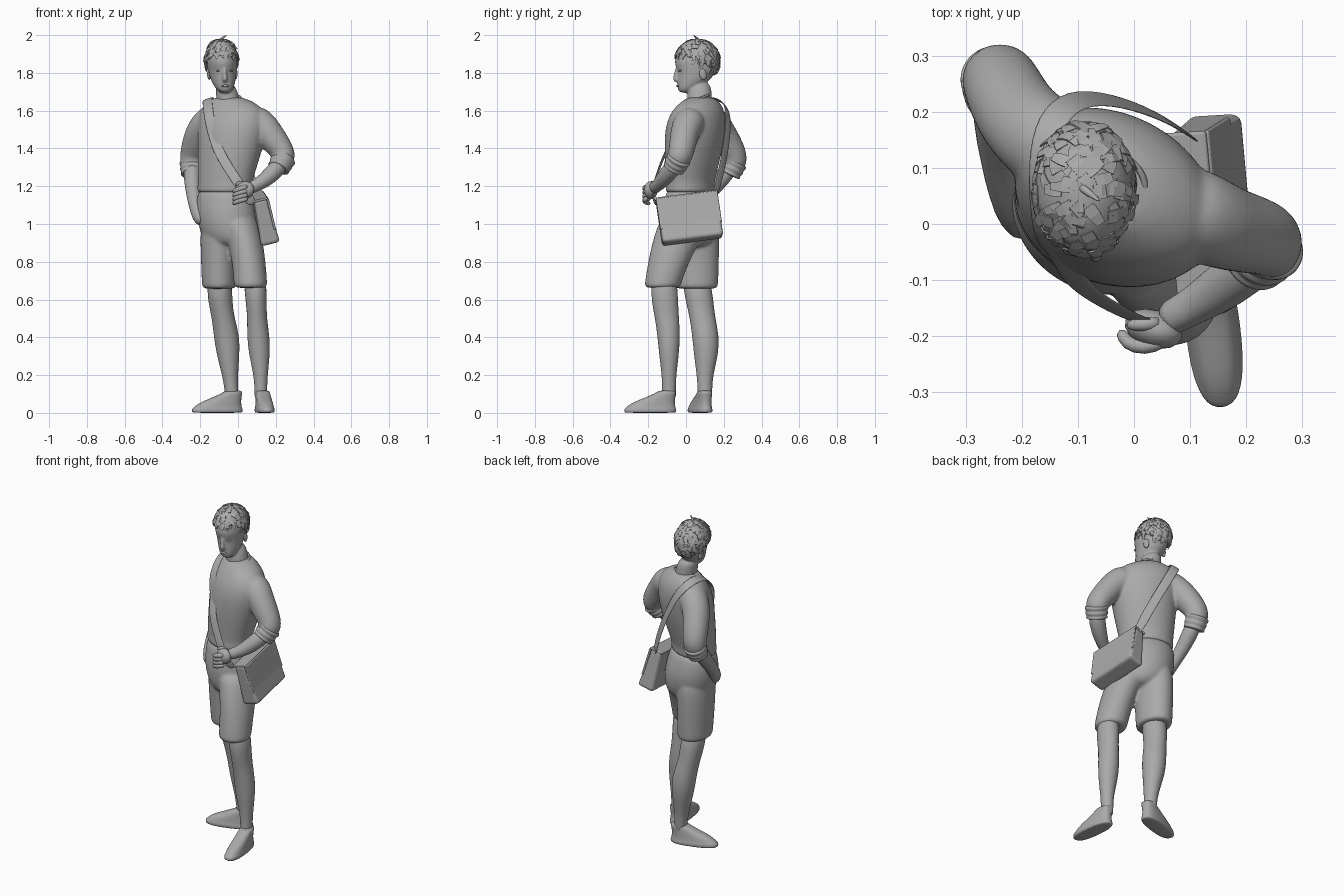
import bpy, bmesh, math, random
from mathutils import Vector, Matrix, Euler

random.seed(4)
if "Cube" in bpy.data.objects:
    bpy.data.objects.remove(bpy.data.objects["Cube"])

GREY = (0.4, 0.4, 0.4, 1)
clay = bpy.data.materials.new("clay grey")
clay.use_nodes = True
clay.diffuse_color = GREY
clay.node_tree.nodes["Principled BSDF"].inputs["Base Color"].default_value = GREY
SIDES = 20
TURN = math.radians(-30)  # the body is turned towards its right


def finish(name, bm, smooth=True):
    bmesh.ops.recalc_face_normals(bm, faces=bm.faces)
    mesh = bpy.data.meshes.new(name)
    bm.to_mesh(mesh)
    bm.free()
    mesh.materials.append(clay)
    for p in mesh.polygons:
        p.use_smooth = smooth
    obj = bpy.data.objects.new(name, mesh)
    bpy.context.scene.collection.objects.link(obj)
    return obj


def ring(centre, u, v, power=1):
    """Ellipse, or a boxier outline when power is below one."""
    def bend(c):
        return math.copysign(abs(c) ** power, c)
    steps = [2 * math.pi * i / SIDES for i in range(SIDES)]
    return [centre + u * bend(math.cos(t)) + v * bend(math.sin(t)) for t in steps]


def levels(rows, angle=0):
    """Horizontal ellipses: x, y, z, half width, half depth."""
    spin = Matrix.Rotation(angle, 3, "Z")
    return [ring(Vector(r[:3]), spin @ Vector((r[3], 0, 0)), spin @ Vector((0, r[4], 0))) for r in rows]


def tube(rows):
    """Circles across a path: x, y, z, radius."""
    pts = [Vector(r[:3]) for r in rows]
    out = []
    for i, r in enumerate(rows):
        t = (pts[min(i + 1, len(pts) - 1)] - pts[max(i - 1, 0)]).normalized()
        u = t.cross(Vector((0.3, 1, 0.2))).normalized()
        out.append(ring(pts[i], u * r[3], t.cross(u) * r[3]))
    return out


def loft(name, *parts, voxel=0):
    bm = bmesh.new()
    for rings in parts:
        vs = [[bm.verts.new(p) for p in r] for r in rings]
        for a, b in zip(vs, vs[1:]):
            for i in range(SIDES):
                j = (i + 1) % SIDES
                bm.faces.new((a[i], a[j], b[j], b[i]))
        bm.faces.new(vs[0])
        bm.faces.new(vs[-1])
    obj = finish(name, bm)
    sub = obj.modifiers.new("rounding", "SUBSURF")
    sub.levels = sub.render_levels = 2 if voxel else 1
    if voxel:
        rm = obj.modifiers.new("union", "REMESH")
        rm.mode, rm.voxel_size, rm.use_smooth_shade = "VOXEL", voxel, True
        sm = obj.modifiers.new("soften", "SMOOTH")
        sm.factor, sm.iterations = 0.5, 4
    return obj


def blob(name, loc, scale, rot=(0, 0, 0)):
    bm = bmesh.new()
    bmesh.ops.create_uvsphere(bm, u_segments=16, v_segments=10, radius=1)
    obj = finish(name, bm)
    obj.location, obj.scale, obj.rotation_euler = loc, scale, rot


# Head with brow ridge, neck and nose
skull = levels([(-.068, .0, 1.693, .026, .037), (-.072, .013, 1.72, .05, .06), (-.078, .04, 1.76, .066, .087),
                (-.083, .06, 1.812, .077, .107), (-.085, .056, 1.845, .081, .117), (-.087, .056, 1.87, .082, .116),
                (-.089, .06, 1.91, .078, .108), (-.09, .06, 1.95, .058, .082), (-.09, .06, 1.97, .025, .04)], .1)
neck = levels([(-.045, .075, 1.58, .07, .07), (-.05, .07, 1.66, .061, .066), (-.075, .075, 1.76, .055, .062)])
nose = levels([(-.07, -.044, 1.835, .008, .012), (-.07, -.052, 1.785, .011, .014),
               (-.069, -.052, 1.765, .015, .02), (-.07, -.045, 1.75, .012, .014)])
loft("head", skull, neck, nose, voxel=.006)
for side, label in ((-1, "right"), (1, "left")):
    blob(label + "_ear", (-.083 + side * .07, .082 + side * .008, 1.793), (.01, .019, .03), (.2, 0, side * .2))
    blob(label + "_eye", (-.071 + side * .03, -.034 + side * .003, 1.812), (.014, .009, .006))
blob("lips", (-.067, -.041, 1.731), (.021, .011, .007))

# Hair cap and loose tufts
SCALP, DOME = Vector((-.088, .06, 1.865)), Vector((.089, .121, .115))


def has_hair(d):
    return d.z > -.08 - .45 * d.y


bm = bmesh.new()
bmesh.ops.create_uvsphere(bm, u_segments=32, v_segments=20, radius=1)
bmesh.ops.delete(bm, geom=[v for v in bm.verts if not has_hair(v.co)], context="VERTS")
for v in bm.verts:
    v.co = SCALP + v.co * DOME
finish("hair_cap", bm).modifiers.new("thickness", "SOLIDIFY").thickness = .006
bm = bmesh.new()
count = 0
while count < 170:
    d = Vector([random.gauss(0, 1) for _ in range(3)]).normalized()
    if not has_hair(d):
        continue
    count += 1
    down = (d * d.z - Vector((0, 0, 1))).normalized()
    flow = Matrix.Rotation(random.uniform(-.9, .9), 3, d) @ down
    across = d.cross(flow) * random.uniform(.008, .013)
    root, size = SCALP + d * DOME, random.uniform(.03, .045)
    rows = []
    for t, lift, wide in ((0, .001, 1), (.5, .005, 1), (1, random.uniform(0, .012), .7)):
        p = root + flow * size * t + d * (lift - .012 * t * t)
        rows.append([bm.verts.new(p + across * wide), bm.verts.new(p - across * wide)])
    for a, b in zip(rows, rows[1:]):
        bm.faces.new((a[0], a[1], b[1], b[0]))
finish("hair_tufts", bm, False).modifiers.new("thickness", "SOLIDIFY").thickness = .003
loft("cowlick", tube([(-.1, .07, 1.97, .008), (-.08, .055, 1.985, .007), (-.06, .04, 2, .002)]))

# Shirt: torso and upper sleeves
torso = levels([(-.07, .02, 1.16, .15, .117), (-.07, .021, 1.18, .158, .124), (-.069, .022, 1.205, .152, .119),
                (-.066, .025, 1.25, .158, .125), (-.04, .04, 1.4, .182, .148), (-.03, .05, 1.52, .2, .148),
                (-.03, .065, 1.6, .19, .124), (-.04, .075, 1.645, .14, .09), (-.05, .078, 1.675, .07, .064)], TURN)
left_sleeve = [(.06, .035, 1.56, .085), (.125, .01, 1.53, .083), (.165, -.008, 1.48, .076), (.215, -.02, 1.41, .071),
               (.248, -.03, 1.36, .067), (.22, -.06, 1.305, .06)]
right_sleeve = [(-.11, .115, 1.56, .085), (-.165, .15, 1.54, .083), (-.207, .19, 1.48, .077), (-.232, .24, 1.4, .072),
                (-.243, .267, 1.34, .067), (-.243, .235, 1.275, .06)]
loft("shirt", torso, tube(left_sleeve), tube(right_sleeve), voxel=.009)


# Rolled cuffs, as bands along the last stretch of each sleeve
def cuff(name, path):
    a, b = Vector(path[-2][:3]), Vector(path[-1][:3])
    rows = []
    for i in range(9):
        p = a.lerp(b, i / 7 + .1)
        rows.append((*p, (.069 if i % 3 else .062) - i * .001))
    loft(name, tube(rows))


cuff("left_cuff", left_sleeve)
cuff("right_cuff", right_sleeve)
bpy.ops.mesh.primitive_torus_add(major_radius=.069, minor_radius=.006, major_segments=32, minor_segments=8,
                                 location=(-.049, .063, 1.658), rotation=(.38, -.05, 0))
collar = bpy.context.object
collar.name = "collar"
collar.data.materials.append(clay)
bpy.ops.object.shade_smooth()

# Forearms and hands
loft("left_forearm", tube([(.245, -.04, 1.34, .045), (.195, -.085, 1.28, .047), (.14, -.125, 1.23, .041),
                           (.09, -.155, 1.2, .031), (.05, -.175, 1.185, .034)]))
blob("left_hand", (.035, -.187, 1.178), (.054, .034, .046), (0, -.4, -.3))
for i in range(4):
    z = 1.198 - .021 * i
    loft(f"left_finger_{i + 1}", tube([(.055, -.208, z, .014), (.018, -.222, z - .008, .014),
                                       (-.014, -.214, z - .02, .013), (-.026, -.188, z - .028, .01)]))
loft("left_thumb", tube([(.05, -.175, 1.21, .014), (.012, -.18, 1.222, .012), (-.014, -.18, 1.205, .009)]))
loft("right_forearm", tube([(-.243, .255, 1.33, .046), (-.243, .19, 1.24, .046), (-.236, .11, 1.15, .037),
                            (-.225, .06, 1.1, .036), (-.203, .015, 1.04, .042), (-.185, -.01, 1, .03)]))

# Shorts: hips and two legs
hips = levels([(-.03, .01, .87, .1, .1), (-.045, .02, .94, .16, .145), (-.06, .026, 1.05, .167, .152),
               (-.067, .025, 1.13, .16, .132), (-.07, .02, 1.2, .148, .115)], TURN)
left_short = levels([(.067, -.125, .66, .087, .093), (.067, -.125, .675, .09, .097), (.056, -.085, .83, .089, .112),
                     (.02, -.02, .98, .1, .14), (.0, .0, 1.05, .09, .12)])
right_short = levels([(-.1, .055, .655, .089, .113), (-.1, .055, .67, .092, .117), (-.104, .05, .83, .094, .126),
                      (-.1, .045, .98, .102, .135), (-.09, .04, 1.05, .09, .12)])
loft("shorts", hips, left_short, right_short, voxel=.009)

# Bare legs with knees and calves
loft("left_leg", levels([(.12, -.09, .06, .034, .04), (.121, -.09, .12, .033, .036), (.12, -.09, .2, .037, .038),
                         (.114, -.09, .3, .055, .052), (.108, -.091, .4, .061, .06), (.101, -.1, .5, .052, .064),
                         (.097, -.112, .58, .055, .07), (.088, -.118, .73, .066, .075)]))
loft("right_leg", levels([(-.03, .1, .06, .036, .04), (-.035, .1, .12, .036, .038), (-.042, .1, .2, .041, .043),
                          (-.053, .107, .31, .062, .066), (-.06, .104, .41, .069, .072),
                          (-.08, .086, .51, .06, .068), (-.095, .072, .59, .065, .074),
                          (-.1, .05, .73, .07, .08)]))


# Shoes: stacked outlines that slide back towards the ankle
def shoe(name, x, y, direction):
    way = Vector(direction).normalized()
    across = Vector((-way.y, way.x, 0))
    rows = ((.1, 0, .136, .045), (.1, .004, .14, .049), (.1, .022, .14, .05), (.098, .026, .134, .047),
            (.088, .05, .12, .044), (.052, .078, .084, .04), (.016, .105, .053, .038), (.01, .12, .045, .036))
    base = Vector((x, y, 0))
    loft(name, [ring(base + way * f + Vector((0, 0, z)), way * a, across * b, .8) for f, z, a, b in rows])


shoe("left_shoe", .129, -.09, (.12, -1, 0))
shoe("right_shoe", -.014, .103, (-1, -.3, 0))


# Shoulder bag with flap
def slab(name, loc, size, taper, bevel):
    bm = bmesh.new()
    bmesh.ops.create_cube(bm, size=1)
    for v in bm.verts:
        v.co.x *= 1 - taper * v.co.z
        v.co = v.co * Vector(size) + Vector(loc)
    obj = finish(name, bm, False)
    obj.location = (.132, .018, 1.03)
    obj.rotation_euler = Euler((.13, -.24, .06))
    mod = obj.modifiers.new("soft edges", "BEVEL")
    mod.width, mod.segments = bevel, 3


slab("bag", (0, 0, 0), (.085, .325, .245), .4, .018)
slab("bag_flap", (.039, 0, .035), (.012, .33, .17), 0, .005)
slab("bag_lid", (0, 0, .121), (.08, .33, .012), 0, .005)

# Strap: a ribbon across the chest, over the right shoulder and down the back
path = [Vector(p) for p in ((.08, -.16, 1.1), (.05, -.185, 1.15), (0, -.172, 1.22), (-.06, -.14, 1.31),
                            (-.105, -.108, 1.39), (-.13, -.055, 1.46), (-.152, -.045, 1.55),
                            (-.162, .02, 1.63), (-.165, .11, 1.672), (-.15, .19, 1.66),
                            (-.1, .232, 1.6), (-.02, .222, 1.45), (.06, .19, 1.28), (.115, .15, 1.13))]
bm = bmesh.new()
pairs = []
for i, p in enumerate(path):
    t = path[min(i + 1, len(path) - 1)] - path[max(i - 1, 0)]
    side = t.cross(p - Vector((-.05, .06, 1.3))).normalized() * .029
    pairs.append((bm.verts.new(p + side), bm.verts.new(p - side)))
for a, b in zip(pairs, pairs[1:]):
    bm.faces.new((a[0], a[1], b[1], b[0]))
strap = finish("strap", bm)
strap.modifiers.new("thickness", "SOLIDIFY").thickness = .006
sub = strap.modifiers.new("rounding", "SUBSURF")
sub.levels = sub.render_levels = 2
